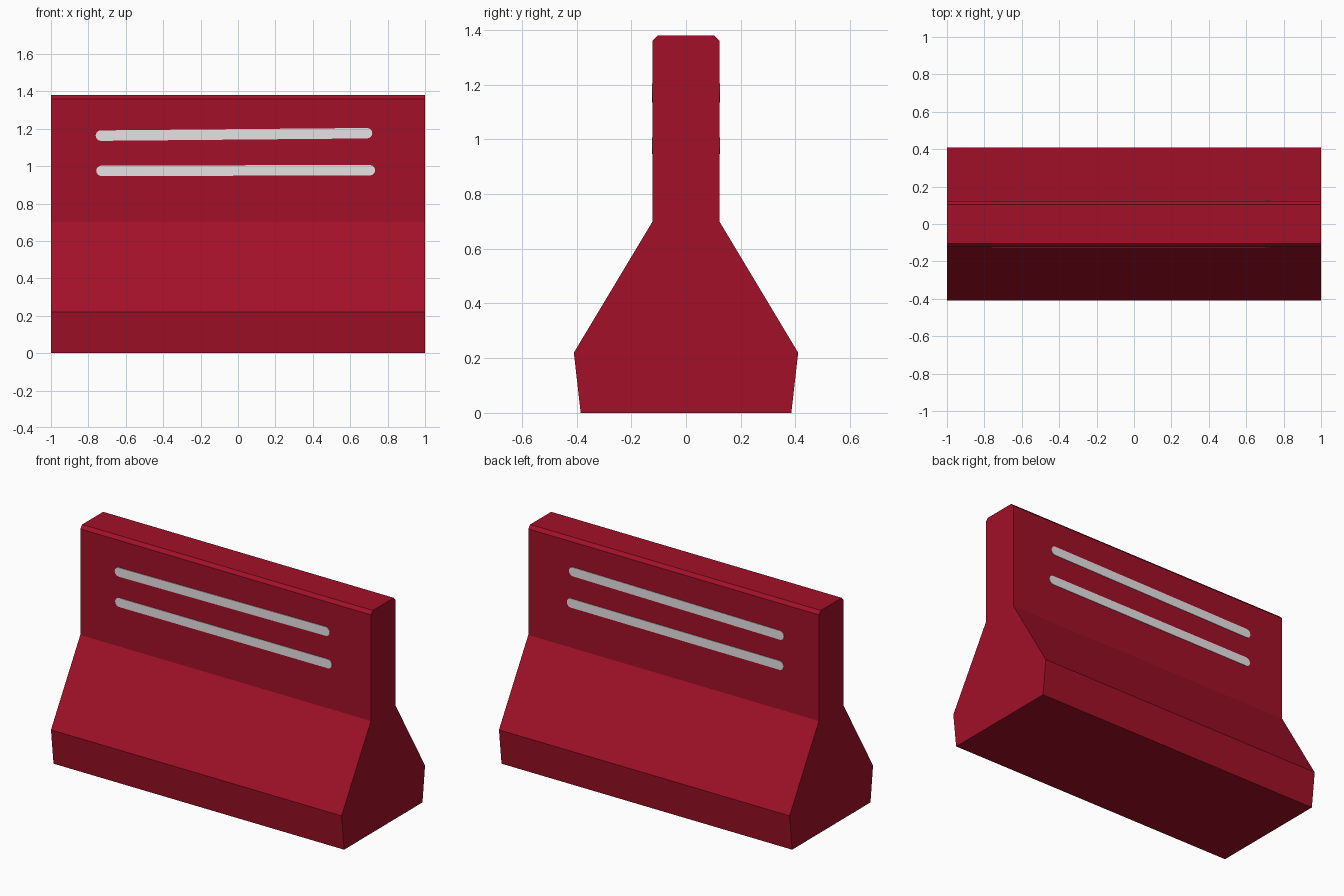
import bpy, bmesh, math
from mathutils import Vector

if "Cube" in bpy.data.objects:
    bpy.data.objects.remove(bpy.data.objects["Cube"])


def material(name, rgb):
    m = bpy.data.materials.new(name)
    m.diffuse_color = (*rgb, 1)
    m.use_nodes = True
    m.node_tree.nodes["Principled BSDF"].inputs["Base Color"].default_value = m.diffuse_color
    return m


red = material("barrier_red", (0.361, 0.0052, 0.021))
grey = material("stripe_light_grey", (0.79, 0.76, 0.77))


def extrude_outline(name, points, offset, mat):
    """Closed solid made by pushing a flat outline along an offset."""
    bm = bmesh.new()
    face = bm.faces.new([bm.verts.new(p) for p in points])
    new = bmesh.ops.extrude_face_region(bm, geom=[face])["geom"]
    bmesh.ops.translate(bm, vec=offset,
                        verts=[v for v in new if isinstance(v, bmesh.types.BMVert)])
    bmesh.ops.recalc_face_normals(bm, faces=bm.faces)
    mesh = bpy.data.meshes.new(name)
    bm.to_mesh(mesh)
    bm.free()
    mesh.materials.append(mat)
    obj = bpy.data.objects.new(name, mesh)
    bpy.context.collection.objects.link(obj)
    return obj


# Barrier body: mirrored half profile (y, z) swept along x
half = [(0.385, 0), (0.41, 0.22), (0.122, 0.70), (0.122, 1.36), (0.103, 1.38)]
profile = half + [(-y, z) for y, z in reversed(half)]
extrude_outline("barrier_body", [(-1, y, z) for y, z in profile], (2, 0, 0), red)


# Painted stripes: thin round-ended plates on both upright faces
def stripe(name, start, end, side, radius=0.028, steps=8):
    a, b = Vector(start), Vector(end)
    tilt = math.atan2(b.y - a.y, b.x - a.x)
    outline = []
    for centre, turn in ((b, -math.pi / 2), (a, math.pi / 2)):
        for i in range(steps + 1):
            t = tilt + turn + math.pi * i / steps
            outline.append((centre.x + radius * math.cos(t), side * 0.120,
                            centre.y + radius * math.sin(t)))
    extrude_outline(name, outline, (0, side * 0.005, 0), grey)


for label, side in (("front", -1), ("back", 1)):
    stripe(label + "_upper_stripe", (-0.733, 1.163), (0.69, 1.176), side)
    stripe(label + "_lower_stripe", (-0.73, 0.975), (0.705, 0.978), side)
